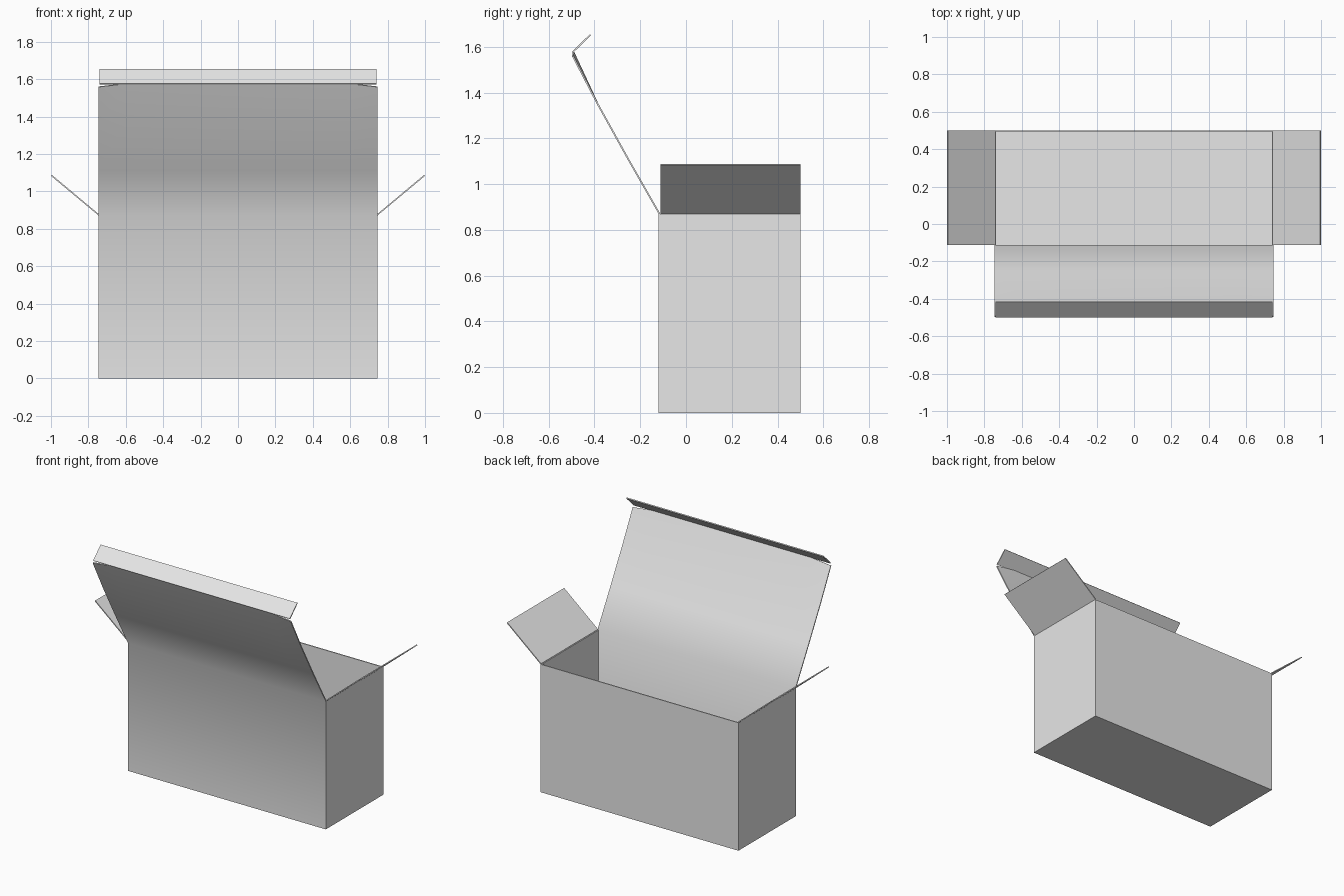
import bpy, bmesh, math

old = bpy.data.objects.get("Cube")
if old:
    bpy.data.objects.remove(old, do_unlink=True)

GREY = (0.8, 0.8, 0.8, 1)
card = bpy.data.materials.new("grey_card")
card.use_nodes = True
card.diffuse_color = GREY
card.node_tree.nodes["Principled BSDF"].inputs["Base Color"].default_value = GREY

HALF, FRONT, BACK, HEIGHT, THICK = 0.745, -0.12, 0.5, 0.87, 0.007


def finish(name, bm, smooth=False):
    """Turn a folded sheet into a thin board, thickened on its inner side."""
    mesh = bpy.data.meshes.new(name)
    bm.to_mesh(mesh)
    bm.free()
    obj = bpy.data.objects.new(name, mesh)
    bpy.context.collection.objects.link(obj)
    mesh.materials.append(card)
    mod = obj.modifiers.new("thickness", "SOLIDIFY")
    mod.thickness, mod.offset, mod.use_even_offset = THICK, -1, True
    bpy.ops.object.select_all(action="DESELECT")
    obj.select_set(True)
    bpy.context.view_layer.objects.active = obj
    bpy.ops.object.modifier_apply(modifier=mod.name)
    if smooth:
        bpy.ops.object.shade_smooth_by_angle(angle=math.radians(35))
    return obj


def sheet(rows):
    """Skin quads between rows of points; left to right, bottom to top."""
    bm = bmesh.new()
    grid = [[bm.verts.new(p) for p in row] for row in rows]
    for low, high in zip(grid, grid[1:]):
        for i in range(len(low) - 1):
            bm.faces.new((low[i], low[i + 1], high[i + 1], high[i]))
    return bm


# Tray: floor, back and two sides
bm = bmesh.new()
bmesh.ops.create_cube(bm, size=1)
for v in bm.verts:
    v.co.x *= 2 * HALF
    v.co.y = BACK if v.co.y > 0 else FRONT + 0.004
    v.co.z = HEIGHT if v.co.z > 0 else 0
bm.normal_update()
opened = [f for f in bm.faces if f.normal.z > 0.5 or f.normal.y < -0.5]
bmesh.ops.delete(bm, geom=opened, context="FACES")
finish("box_tray", bm)

# Front wall and gently bowed lid, folded from one sheet
profile = [(FRONT, 0), (FRONT, HEIGHT), (-0.257, 1.11), (-0.39, 1.35), (-0.495, 1.575)]
columns = (-HALF, -0.6, 0.6, HALF)
rows = [[(x, y, z) for x in columns] for y, z in profile]
for i in (0, -1):  # lid corners droop slightly
    x, y, z = rows[-1][i]
    rows[-1][i] = (x, y - 0.003, z - 0.017)
finish("front_wall_and_lid", sheet(rows), smooth=True)

# Tuck flap along the lid's edge
edge = [(-0.5, 1.577), (-0.42, 1.655)]
finish("tuck_flap", sheet([[(x, y, z) for x in (-0.74, 0.74)] for y, z in edge]))

# Side flaps folded outward
for side, name in ((1, "left_side_flap"), (-1, "right_side_flap")):
    ends = [(side * HALF, HEIGHT), (side, 1.083)]
    depth = (-0.112, BACK) if side > 0 else (BACK, -0.112)
    finish(name, sheet([[(x, y, z) for y in depth] for x, z in ends]))
